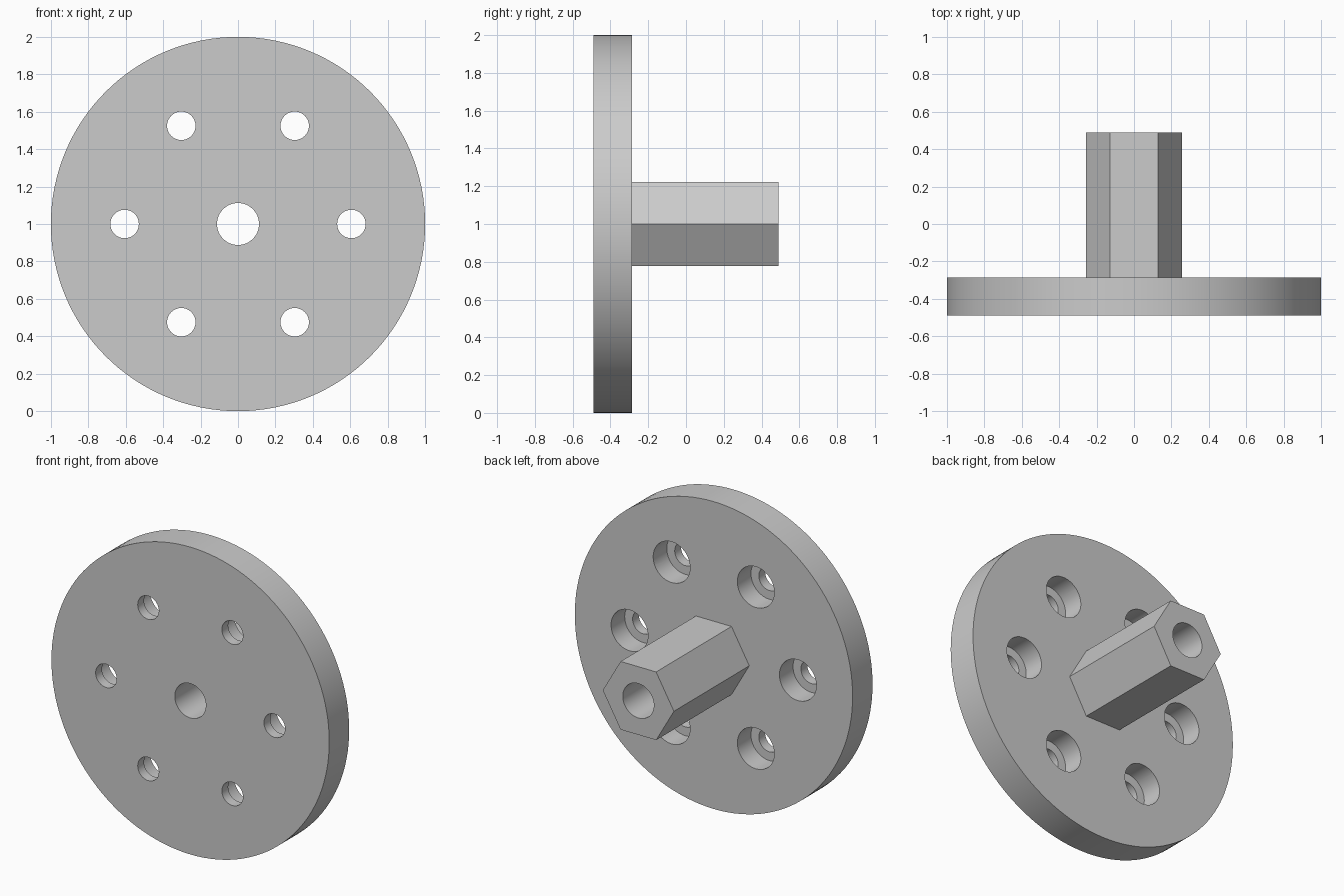
import bpy
import math
from mathutils import Vector

cube = bpy.data.objects.get("Cube")
if cube:
    bpy.data.objects.remove(cube, do_unlink=True)

FRONT, BACK, SHAFT_END = -0.49, -0.285, 0.49
FLOOR = -0.425          # bottom of the counterbores
AXIS_Z = 1.0
BOLT_CIRCLE = 0.606

grey = bpy.data.materials.new("light grey")
grey.use_nodes = True
colour = (0.6, 0.6, 0.6, 1)
grey.diffuse_color = colour
grey.node_tree.nodes["Principled BSDF"].inputs["Base Color"].default_value = colour


def rod(name, radius, y0, y1, x=0.0, z=AXIS_Z, sides=64, turn=0.0):
    """Solid prism lying along y."""
    bpy.ops.mesh.primitive_cylinder_add(vertices=sides, radius=radius, depth=y1 - y0)
    ob = bpy.context.object
    ob.name = name
    ob.rotation_euler = (math.pi / 2, turn, 0)
    ob.location = Vector((x, (y0 + y1) / 2, z))
    ob.data.materials.append(grey)
    return ob


def combine(target, tool, operation):
    """Apply a boolean and remove the tool."""
    tool.hide_render = True
    mod = target.modifiers.new(operation, "BOOLEAN")
    mod.operation = operation
    mod.solver = "EXACT"
    mod.object = tool
    bpy.ops.object.select_all(action="DESELECT")
    bpy.context.view_layer.objects.active = target
    target.select_set(True)
    bpy.ops.object.modifier_apply(modifier=mod.name)
    bpy.data.objects.remove(tool, do_unlink=True)


# Round plate with the hexagonal shaft fused to its back
flange = rod("flange_with_hex_shaft", 1.0, FRONT, BACK, sides=128)
shaft = rod("hex_shaft", 0.256, FRONT + 0.1, SHAFT_END, sides=6, turn=math.pi / 6)
combine(flange, shaft, "UNION")

# Central bore, all the way through
combine(flange, rod("bore_cutter", 0.112, FRONT - 0.1, SHAFT_END + 0.1), "DIFFERENCE")

# Six bolt holes, counterbored from the back
for i in range(6):
    a = i * math.pi / 3
    x, z = BOLT_CIRCLE * math.cos(a), AXIS_Z + BOLT_CIRCLE * math.sin(a)
    combine(flange, rod("hole_cutter", 0.076, FRONT - 0.1, BACK + 0.1, x, z, 48), "DIFFERENCE")
    combine(flange, rod("counterbore_cutter", 0.133, FLOOR, BACK + 0.1, x, z, 48), "DIFFERENCE")

bpy.ops.object.shade_smooth_by_angle(angle=math.radians(30))
